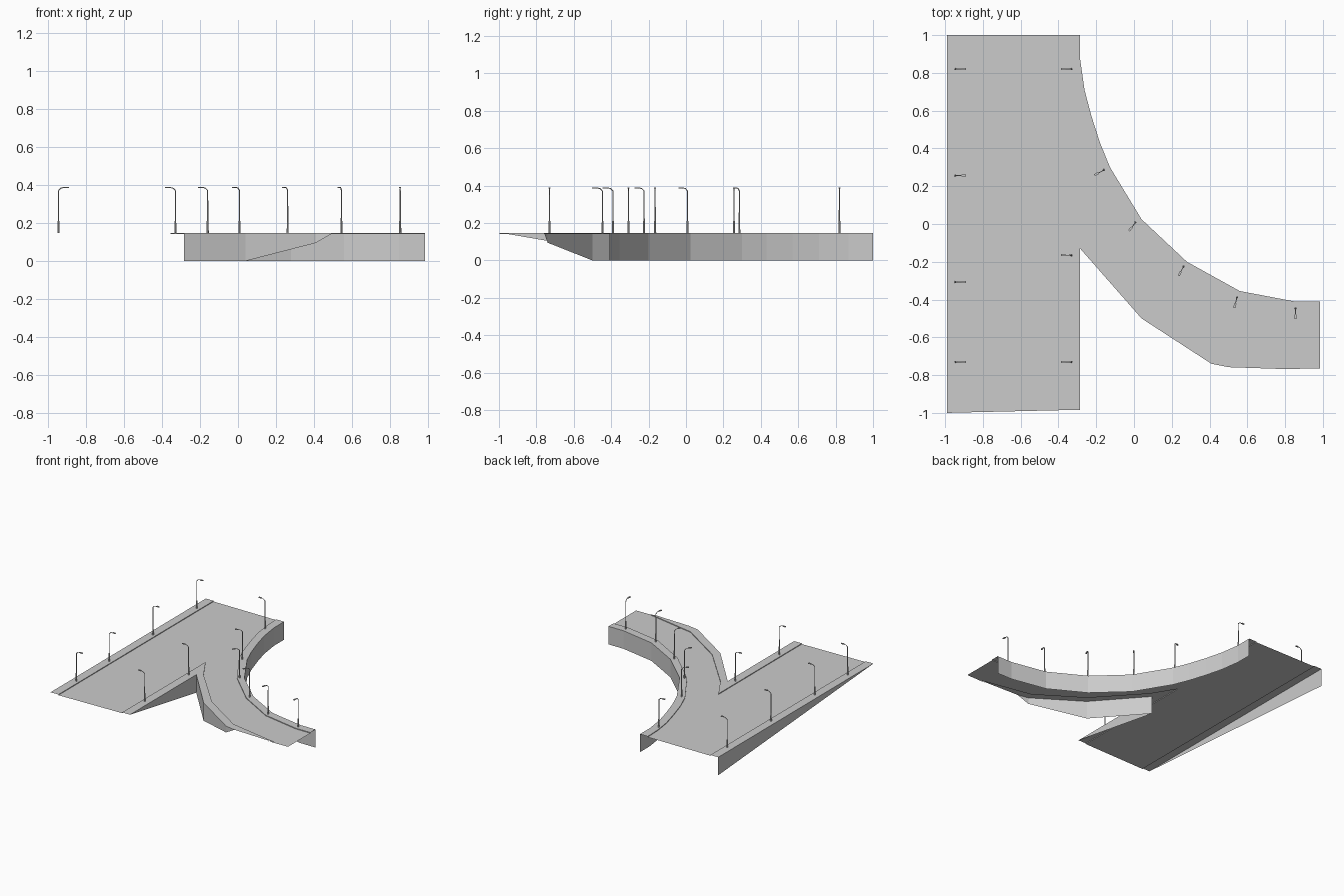
import bpy, bmesh, math
from mathutils import Vector, Matrix

if "Cube" in bpy.data.objects:
    bpy.data.objects.remove(bpy.data.objects["Cube"])

ROAD, WALK = 0.141, 0.147

# Plan outlines (x, y)
outer_edge = [(-.285, 1), (-.285, .87), (-.262, .71), (-.225, .57), (-.18, .43), (-.127, .3),
              (.04, .025), (.28, -.2), (.56, -.355), (.85, -.41), (.985, -.41)]
outer_kerb = [(-.355, 1), (-.35, .86), (-.33, .72), (-.29, .57), (-.245, .42), (-.188, .28),
              (-.01, 0), (.25, -.25), (.54, -.415), (.85, -.475), (.985, -.475)]
inner_kerb = [(-.355, -.985), (-.355, .09), (-.24, -.1), (.08, -.45), (.435, -.68), (.85, -.76)]
inner_edge = [(-.285, -.985), (-.285, -.13), (.04, -.5), (.41, -.74), (.5, -.758), (.8, -.768)]
left_kerb = [(-.92, -.998), (-.92, 1)]
left_edge = [(-.99, -1), (-.99, 1)]


def make(name, bm):
    bmesh.ops.remove_doubles(bm, verts=bm.verts, dist=1e-5)
    me = bpy.data.meshes.new(name)
    bm.to_mesh(me)
    bm.free()
    ob = bpy.data.objects.new(name, me)
    bpy.context.collection.objects.link(ob)
    return ob


def sheet(name, outline, z):
    """Flat surface facing up."""
    bm = bmesh.new()
    f = bm.faces.new([bm.verts.new((x, y, z)) for x, y in outline])
    f.normal_update()
    if f.normal.z < 0:
        f.normal_flip()
    bmesh.ops.triangulate(bm, faces=[f])
    make(name, bm)


def wall(name, path, bottoms, top=WALK):
    """Vertical strip hanging from a path down to given heights."""
    bm = bmesh.new()
    cols = []
    for (x, y), b in zip(path, bottoms):
        t = bm.verts.new((x, y, top))
        cols.append((t, t if b >= top else bm.verts.new((x, y, b))))
    for (t0, b0), (t1, b1) in zip(cols, cols[1:]):
        ring = list(dict.fromkeys((b0, b1, t1, t0)))
        if len(ring) > 2:
            bm.faces.new(ring)
    make(name, bm)


# Carriageway and raised pavements
sheet("road", left_kerb + outer_kerb + [(.985, -.764)] + inner_kerb[::-1], ROAD)
sheet("left_pavement", left_edge + left_kerb[::-1], WALK)
sheet("outer_pavement", outer_edge + outer_kerb[::-1], WALK)
sheet("inner_pavement", inner_edge + inner_kerb[::-1], WALK)
sheet("road_end", [(.8, -.768), (.985, -.764), (.85, -.76)], ROAD)

# Kerb faces
wall("left_kerb", left_kerb[::-1], [ROAD] * 2)
wall("outer_kerb", outer_kerb[::-1], [ROAD] * len(outer_kerb))
wall("inner_kerb", inner_kerb, [ROAD] * len(inner_kerb))

# Side walls, tapering where the ramp meets the ground line
wall("left_wall", left_edge[::-1], [0, WALK])
wall("outer_wall", outer_edge[::-1], [0] * len(outer_edge))
wall("inner_main_wall", inner_edge[:2], [WALK, 0])
wall("inner_branch_wall", inner_edge[1:5], [0, 0, .095, WALK])


def rod(bm, a, b, r1, r2, n=6):
    a, b = Vector(a), Vector(b)
    d = b - a
    m = Matrix.Translation((a + b) / 2) @ d.to_track_quat('Z', 'Y').to_matrix().to_4x4()
    bmesh.ops.create_cone(bm, cap_ends=True, segments=n, radius1=r1, radius2=r2,
                          depth=d.length, matrix=m)


# Street lamp, arm along +x
bm = bmesh.new()
rod(bm, (0, 0, 0), (0, 0, .065), .006, .005)
rod(bm, (0, 0, .065), (0, 0, .225), .0035, .003)
rod(bm, (0, 0, .225), (.014, 0, .238), .003, .0025)
rod(bm, (.014, 0, .238), (.034, 0, .241), .0025, .0025)
head = Matrix.Translation((.044, 0, .241)) @ Matrix.Diagonal((.024, .011, .006, 1))
bmesh.ops.create_cube(bm, size=1, matrix=head)
lamp = make("street_lamp", bm)

# Lamp placement: x, y, arm direction in degrees
spots = [(-.946, y, 0) for y in (.82, .257, -.307, -.73)]
spots += [(-.33, y, 180) for y in (.82, -.165, -.73)]
spots += [(-.16, .285, 208), (.008, .008, 232), (.262, -.224, 243),
          (.545, -.39, 255), (.855, -.446, 270)]
for i, (x, y, a) in enumerate(spots):
    ob = lamp if i == 0 else lamp.copy()
    if i:
        bpy.context.collection.objects.link(ob)
    ob.location = (x, y, WALK)
    ob.rotation_euler.z = math.radians(a)
